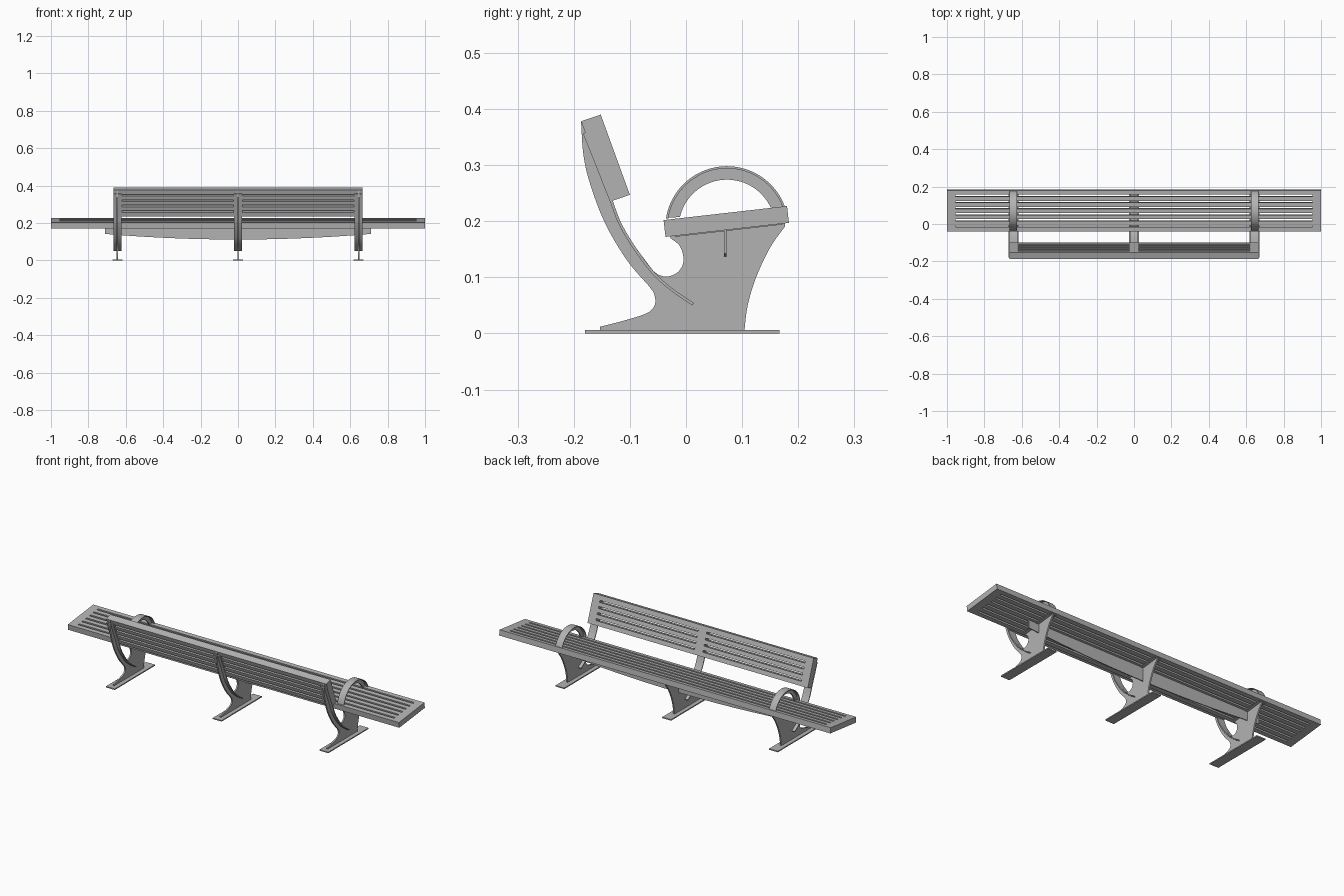
import bpy, bmesh, math
from mathutils import Vector
from mathutils.geometry import interpolate_bezier

cube = bpy.data.objects.get("Cube")
if cube:
    bpy.data.objects.remove(cube, do_unlink=True)

GREY = (0.45, 0.45, 0.45, 1)
steel = bpy.data.materials.new("painted grey steel")
steel.use_nodes = True
steel.diffuse_color = GREY
steel.node_tree.nodes["Principled BSDF"].inputs["Base Color"].default_value = GREY


def finish(name, bm):
    bmesh.ops.recalc_face_normals(bm, faces=bm.faces)
    mesh = bpy.data.meshes.new(name)
    bm.to_mesh(mesh)
    bm.free()
    mesh.materials.append(steel)
    obj = bpy.data.objects.new(name, mesh)
    bpy.context.collection.objects.link(obj)
    bpy.ops.object.select_all(action='DESELECT')
    obj.select_set(True)
    bpy.context.view_layer.objects.active = obj
    bpy.ops.object.shade_smooth_by_angle(angle=math.radians(30))
    return obj


def thicken(bm, offset):
    ext = bmesh.ops.extrude_face_region(bm, geom=bm.faces[:])
    moved = [v for v in ext["geom"] if isinstance(v, bmesh.types.BMVert)]
    bmesh.ops.translate(bm, verts=moved, vec=offset)


def side_plate(name, outline, x, width):
    """Extrude a (y, z) outline along x, centred on x."""
    bm = bmesh.new()
    bm.faces.new([bm.verts.new((x - width / 2, y, z)) for y, z in outline])
    thicken(bm, (width, 0, 0))
    return finish(name, bm)


def smooth_path(points, steps=6):
    """Smooth curve through the (y, z) points."""
    p = [Vector(q) for q in points]
    p = [p[0]] + p + [p[-1]]
    out = []
    for a, b, c, d in zip(p, p[1:], p[2:], p[3:]):
        out += interpolate_bezier(b, b + (c - a) / 6, c - (d - b) / 6, c, steps + 1)[:-1]
    return [q.to_2d() for q in out] + [p[-1]]


def strip_outline(path, thickness):
    """Closed outline of a band lying on the right-hand side of the path."""
    other = []
    for i, q in enumerate(path):
        t = (path[min(i + 1, len(path) - 1)] - path[max(i - 1, 0)]).normalized()
        other.append(q + Vector((t.y, -t.x)) * thickness)
    return list(path) + other[::-1]


def slotted_panel(name, start, end, offset, x_cuts, slots, slot_width):
    """Tilted slab; alternate x intervals are cut through at each slot."""
    start, end = Vector(start), Vector(end)
    run = end - start
    v_cuts = [0]
    for s in slots:
        v_cuts += [s - slot_width / 2, s + slot_width / 2]
    v_cuts.append(run.length)
    bm = bmesh.new()
    grid = []
    for v in v_cuts:
        p = start + run.normalized() * v
        grid.append([bm.verts.new((x, p.x, p.y)) for x in x_cuts])
    for j in range(len(v_cuts) - 1):
        for i in range(len(x_cuts) - 1):
            if not (i % 2 and j % 2):
                bm.faces.new((grid[j][i], grid[j][i + 1], grid[j + 1][i + 1], grid[j + 1][i]))
    thicken(bm, (0, *offset))
    return finish(name, bm)


# Slotted seat and two-bay backrest
slotted_panel("seat", (-0.04, 0.202), (0.18, 0.227), (0.0035, -0.03),
              [-1, -0.955, 0.955, 1], [0.028 + 0.033 * i for i in range(6)], 0.01)
slotted_panel("backrest", (-0.152, 0.39), (-0.10, 0.247), (-0.035, -0.012),
              [-0.665, -0.62, -0.025, 0.025, 0.62, 0.665],
              [0.031 * i for i in range(1, 5)], 0.01)

# Leg outline: foot, back curve, backrest stem, notch, front curve
back_edge = smooth_path([(-0.153, 0.012), (-0.11, 0.023), (-0.07, 0.036), (-0.056, 0.05),
                         (-0.056, 0.067), (-0.065, 0.083), (-0.105, 0.13), (-0.145, 0.198),
                         (-0.172, 0.27), (-0.183, 0.32), (-0.187, 0.378)])
stem = smooth_path([(-0.13, 0.235), (-0.115, 0.196), (-0.09, 0.154), (-0.058, 0.111)])
notch = smooth_path([(-0.05, 0.105), (-0.034, 0.101), (-0.016, 0.108), (-0.006, 0.122),
                     (-0.005, 0.139), (-0.012, 0.157), (-0.028, 0.17)])
front_edge = smooth_path([(0.176, 0.19), (0.15, 0.153), (0.125, 0.1), (0.11, 0.05), (0.104, 0.004)])
leg = ([(-0.153, 0.004)] + back_edge + stem + notch
       + [(-0.028, 0.176), (0.176, 0.199)] + front_edge)

# Stiffening flange following the stem into the leg
flange_path = [Vector((-0.179, 0.358))] + smooth_path(
    [(-0.13, 0.235), (-0.115, 0.196), (-0.09, 0.154), (-0.058, 0.111),
     (-0.025, 0.081), (0.014, 0.054)])
flange = strip_outline(flange_path, 0.005)

# Armrest arch: a web plate capped by a wider band
centre = Vector((0.073, 0.188))


def arc(radius, a0=8, a1=172, n=32):
    return [centre + radius * Vector((math.cos(t), math.sin(t)))
            for t in (math.radians(a0 + (a1 - a0) * i / n) for i in range(n + 1))]


for side, x in (("right", -0.645), ("middle", 0), ("left", 0.645)):
    side_plate(side + "_leg", leg, x, 0.008)
    side_plate(side + "_leg_flange", flange, x, 0.043)
    side_plate(side + "_base_plate",
               [(-0.18, 0), (0.167, 0), (0.167, 0.006), (-0.18, 0.006)], x, 0.053)
    side_plate(side + "_seat_bracket",
               [(-0.02, 0.172), (0.172, 0.194), (0.172, 0.198), (-0.02, 0.176)], x, 0.043)
    if x:
        side_plate(side + "_armrest_web", arc(0.106, 20, 170) + arc(0.086, 25, 167)[::-1], x, 0.008)
        side_plate(side + "_armrest_band", arc(0.110, 20, 171) + arc(0.106, 20, 171)[::-1], x, 0.04)

# Bow-bottomed beam under the seat
bm = bmesh.new()
half = 0.71
bottom = [(half * i / 16, 0.112 + 0.03 * (i / 16) ** 2) for i in range(-16, 17)]
outline = [(-half, 0.186)] + bottom + [(half, 0.186)]
bm.faces.new([bm.verts.new((x, 0.0675, z)) for x, z in outline])
thicken(bm, (0, 0.005, 0))
finish("seat_beam", bm)
